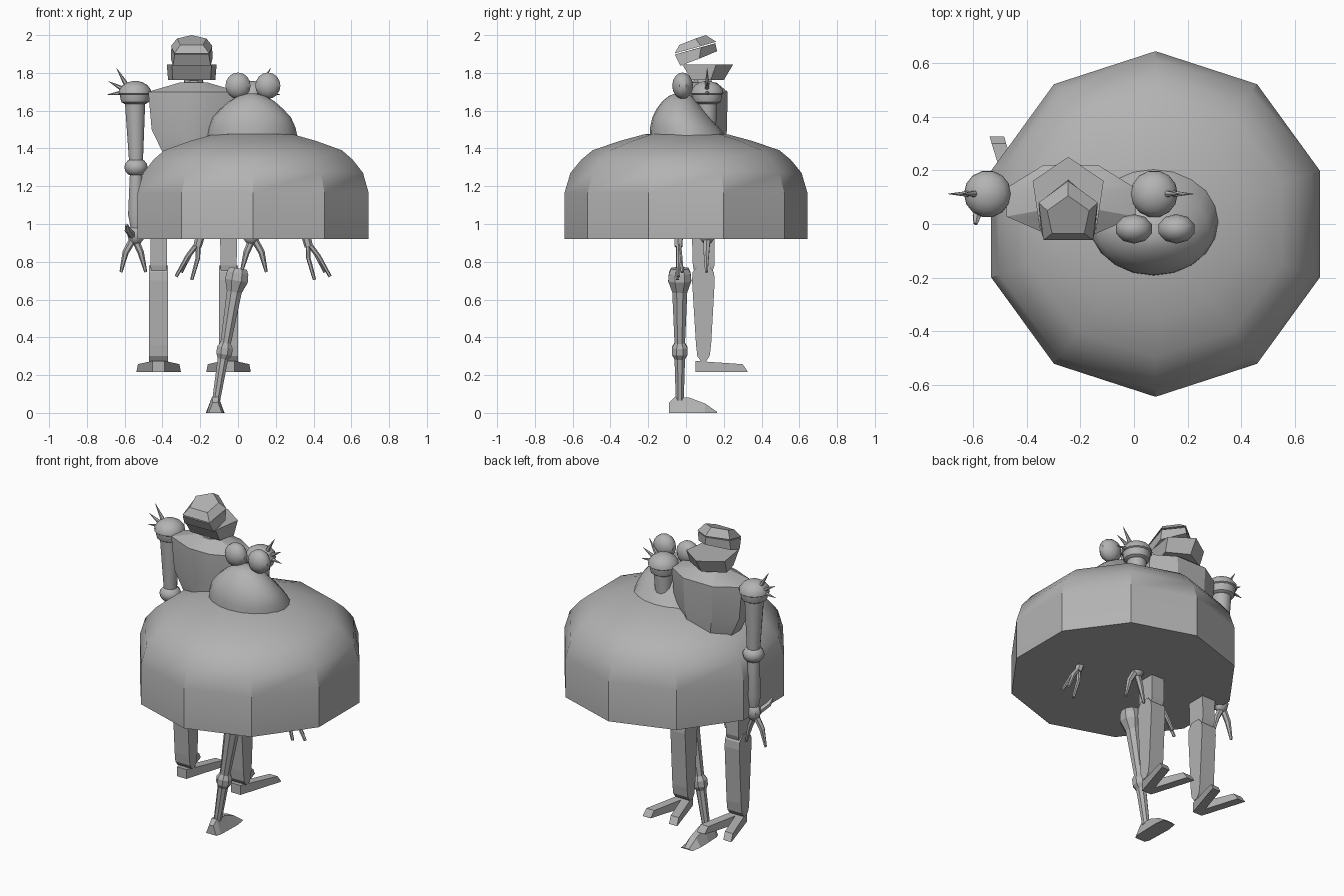
import bpy, bmesh, math
from mathutils import Vector

if "Cube" in bpy.data.objects:
    bpy.data.objects.remove(bpy.data.objects["Cube"])

grey = bpy.data.materials.new("plain grey")
grey.diffuse_color = (0.45, 0.45, 0.45, 1)
grey.use_nodes = True
grey.node_tree.nodes["Principled BSDF"].inputs["Base Color"].default_value = grey.diffuse_color
CX = -0.235   # mirror axis of the tall robot
DX = 0.08     # mirror axis of the domed creature


def finish(name, bm, smooth):
    bmesh.ops.recalc_face_normals(bm, faces=bm.faces)
    me = bpy.data.meshes.new(name)
    bm.to_mesh(me)
    bm.free()
    me.materials.append(grey)
    ob = bpy.data.objects.new(name, me)
    bpy.context.collection.objects.link(ob)
    if smooth:
        bpy.ops.object.select_all(action='DESELECT')
        ob.select_set(True)
        bpy.context.view_layer.objects.active = ob
        bpy.ops.object.shade_smooth_by_angle(angle=math.radians(smooth))
    return ob


def loft(name, rings, smooth=0):
    """Skin a stack of equal-sized point loops and cap both ends."""
    bm = bmesh.new()
    loops = [[bm.verts.new(p) for p in r] for r in rings]
    n = len(loops[0])
    for a, b in zip(loops, loops[1:]):
        for i in range(n):
            j = (i + 1) % n
            bm.faces.new((a[i], a[j], b[j], b[i]))
    bm.faces.new(loops[0][::-1])
    bm.faces.new(loops[-1])
    return finish(name, bm, smooth)


def ring(c, rx, ry, n, phase=0.0):
    return [(c[0] + rx * math.cos(phase + i * math.tau / n),
             c[1] + ry * math.sin(phase + i * math.tau / n), c[2]) for i in range(n)]


def limb(name, stations, n=8, smooth=0):
    """Tapered tube through (point, radius) stations."""
    pts = [Vector(p) for p, r in stations]
    q = (pts[-1] - pts[0]).to_track_quat('Z', 'Y')
    rings = []
    for p, (_, r) in zip(pts, stations):
        rings.append([p + q @ Vector(v) for v in ring((0, 0, 0), r, r, n, math.pi / n)])
    return loft(name, rings, smooth)


def ball(name, c, r, u=12, v=8):
    bm = bmesh.new()
    bmesh.ops.create_uvsphere(bm, u_segments=u, v_segments=v, radius=1)
    bmesh.ops.scale(bm, vec=r, verts=bm.verts)
    bmesh.ops.translate(bm, vec=c, verts=bm.verts)
    return finish(name, bm, 40)


# --- domed shell: ten-sided band with a rounded top ---
profile = [(0.92, .643), (1.165, .643), (1.27, .612), (1.34, .555), (1.39, .495),
           (1.44, .35), (1.475, .22), (1.48, .05)]
loft("shell", [ring((DX, 0, z), r, r, 10, math.pi / 2) for z, r in profile], 34)

# --- creature head: skewed bump, (z, half width, front y, back y) ---
bump = [(1.46, .242, -.192, .215), (1.51, .232, -.19, .175), (1.565, .207, -.178, .127),
        (1.61, .165, -.155, .09), (1.65, .12, -.125, .055), (1.678, .07, -.09, .03),
        (1.69, .025, -.06, 0)]
loft("creature_head", [ring((.073, (a + b) / 2, z), w, (b - a) / 2, 20) for z, w, a, b in bump], 40)
for s, x in (("left", 0.0), ("right", 0.158)):
    ball("eye_" + s, (x, -.018, 1.732), (.07, .055, .07), 10, 8)

# --- creature leg and foot ---
limb("creature_leg", [((.002, -.033, .765), .05), ((-.002, -.033, .74), .062),
                      ((-.008, -.033, .70), .066), ((-.02, -.033, .64), .043),
                      ((-.065, -.033, .37), .03), ((-.069, -.033, .345), .045),
                      ((-.074, -.033, .31), .045), ((-.08, -.033, .285), .03),
                      ((-.115, -.033, .07), .023)])
foot = [(-.09, .035, .055), (-.06, .045, .085), (.02, .048, .08), (.10, .05, .05), (.165, .04, .006)]
loft("creature_foot", [[(-.12 - w, y, 0), (-.12 + w, y, 0), (-.12 + w * .4, y, h), (-.12 - w * .4, y, h)]
                       for y, w, h in foot])

# --- creature hands below the shell ---
for s, m in (("left", 1), ("right", -1)):
    def P(x, y, z):
        return (DX + m * (x - DX), y, z)
    limb("creature_wrist_" + s, [(P(-.17, -.035, 1.05), .03), (P(-.215, -.04, .88), .022)], 6)
    for i, tip in enumerate([(-.328, -.04, .722), (-.245, -.045, .705), (-.30, -.02, .745)]):
        mid = [a * .6 + b * .4 for a, b in zip((-.21, -.04, .9), tip)]
        mid[0] += .012 if i == 1 else -.01
        limb(f"creature_finger_{s}_{i}", [(P(-.212, -.04, .9), .014), (P(*mid), .012),
                                          (P(*tip), .009)], 6)

# --- robot torso: hexagonal shell narrowing downward ---
def torso_ring(z, w, f, b):
    c = (f + b) / 2
    h = (b - f) / 2
    return [(CX - w, c - h * .45, z), (CX - w * .3, f, z), (CX + w * .3, f, z), (CX + w, c - h * .45, z),
            (CX + w, c + h * .35, z), (CX + w * .42, b, z), (CX - w * .42, b, z), (CX - w, c + h * .35, z)]


loft("robot_torso", [torso_ring(*t) for t in
                     ((.95, .15, .0, .16), (1.2, .10, .0, .18), (1.36, .155, -.02, .2), (1.5, .222, -.04, .217),
                      (1.70, .24, -.045, .22), (1.75, .07, .02, .16))], 25)

# --- robot head: three pentagonal blocks, each corner set as (half width, y, z) ---
def penta(w1, w2, front, mid, back):
    return [(CX - .01 - w1, *front), (CX - .01 + w1, *front), (CX - .01 + w2, *mid),
            (CX - .01, *back), (CX - .01 - w2, *mid)]


loft("robot_collar", [penta(.10, .125, (.03, 1.762), (.13, 1.762), (.20, 1.762)),
                      penta(.105, .132, (-.02, 1.845), (.16, 1.845), (.25, 1.845))])
loft("robot_face", [penta(.10, .11, (-.03, 1.838), (.07, 1.875), (.165, 1.915)),
                    penta(.09, .108, (-.06, 1.897), (.08, 1.935), (.155, 1.957))])
loft("robot_cap", [penta(.092, .11, (-.06, 1.903), (.08, 1.942), (.16, 1.965)),
                   penta(.06, .078, (-.035, 1.948), (.05, 1.982), (.105, 2.0))])
limb("robot_neck", [((CX, .09, 1.73), .06), ((CX, .08, 1.77), .05)])

# --- robot arms and legs, mirrored ---
for s, m in (("left", 1), ("right", -1)):
    def P(x, y, z):
        return (CX + m * (x - CX), y, z)
    ax, ay = -.545, .112
    # spiked shoulder
    sx = P(ax, ay, 0)[0]
    loft("shoulder_" + s, [ring((sx, ay, z), r, r, 14) for z, r in
                           ((1.635, .055), (1.645, .072), (1.665, .078), (1.685, .08), (1.69, .088),
                            (1.71, .085), (1.735, .066), (1.75, .04), (1.757, .012))], 40)
    for i, (b, t) in enumerate([((-.59, 1.735), (-.643, 1.825)), ((-.61, 1.715), (-.685, 1.755)),
                                ((-.61, 1.695), (-.692, 1.685))]):
        limb(f"spike_{s}_{i}", [(P(b[0], ay, b[1]), .014), (P(t[0], ay, t[1]), .001)], 6)
    # arm
    limb("upper_arm_" + s, [(P(ax, ay, 1.65), .056), (P(-.54, ay, 1.33), .038)], 12, 40)
    ball("elbow_" + s, P(-.54, ay, 1.30), (.062, .062, .05), 12, 8)
    limb("forearm_" + s, [(P(-.54, ay, 1.27), .034), (P(-.54, ay, 1.05), .044), (P(-.54, ay, .98), .03)], 10, 40)
    ball("palm_" + s, P(-.54, ay, .945), (.046, .04, .055), 8, 6)
    for i, (k, t) in enumerate([((-.595, .108, .85), (-.62, .108, .745)), ((-.515, .108, .85), (-.488, .108, .745)),
                                ((-.585, .03, .97), (-.59, .0, .995))]):
        limb(f"finger_{s}_{i}", [(P(-.55, ay, .93), .02), (P(*k), .017), (P(*t), .008)], 6)
    # leg
    lx = P(-.42, 0, 0)[0]

    def box(z, w, a, b):
        return [(lx - w, a, z), (lx + w, a, z), (lx + w, b, z), (lx - w, b, z)]
    loft("thigh_" + s, [box(.72, .038, .05, .13), box(.78, .043, .036, .15), box(1.0, .045, .03, .15)])
    loft("shin_" + s, [box(.272, .05, .08, .105), box(.30, .05, .06, .125), box(.36, .05, .053, .133),
                       box(.70, .05, .032, .152), box(.745, .05, .035, .148), box(.78, .05, .06, .12)])
    # forked foot
    for i, d in enumerate((-1, 1)):
        def section(y, x, h):
            c = lx + d * x
            return [(c - .027, y, .217), (c + .027, y, .217), (c + .027, y, h), (c - .027, y, h)]
        loft(f"toe_{s}_{i}", [section(.05, .005, .275), section(.30, .083, .258), section(.325, .09, .217 + .004)])
